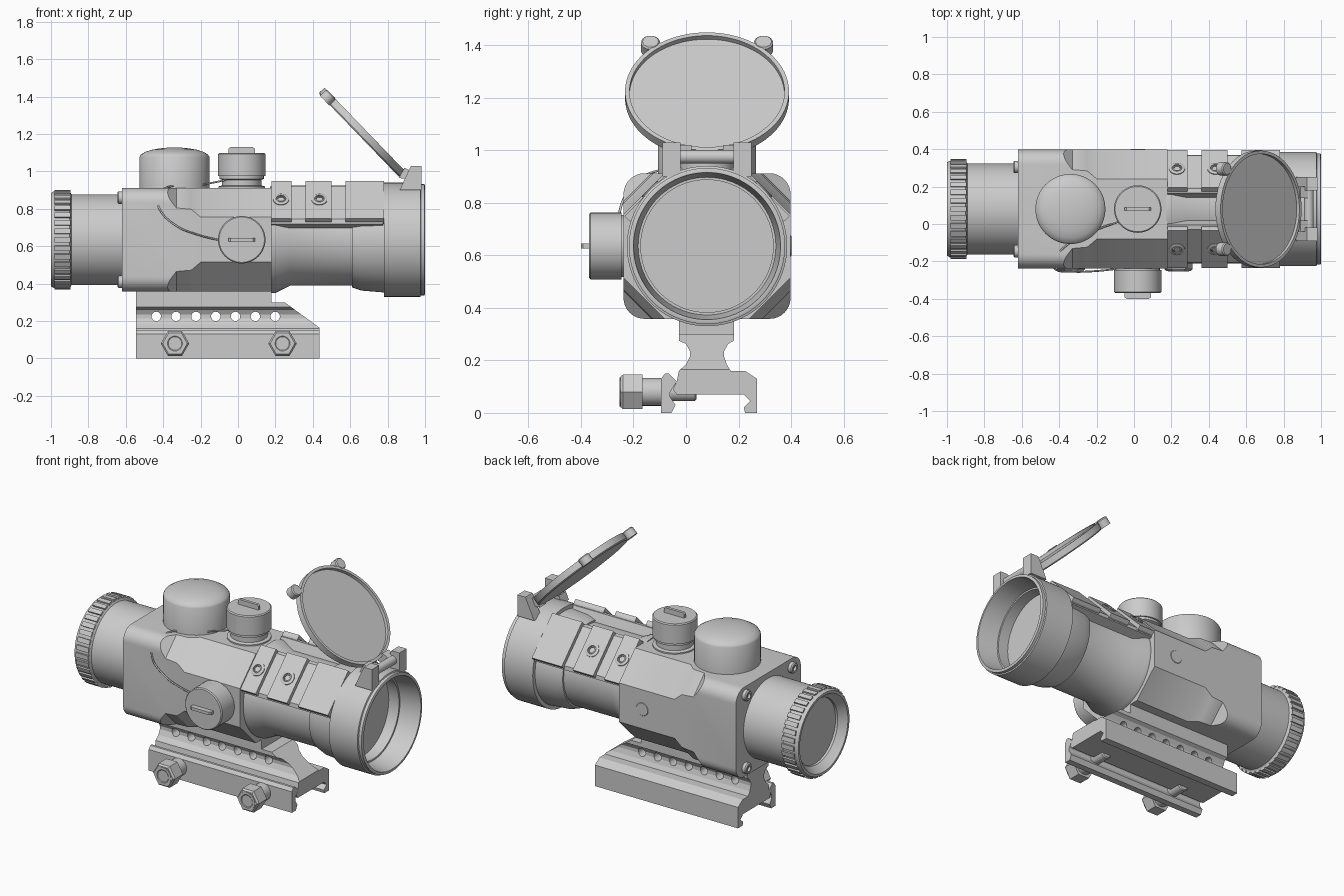
import bpy, bmesh, math
from mathutils import Vector, Matrix

if "Cube" in bpy.data.objects:
    bpy.data.objects.remove(bpy.data.objects["Cube"])

C = Vector((0, 0.08, 0.635))          # optical axis
X, Y, Z = Vector((1, 0, 0)), Vector((0, 1, 0)), Vector((0, 0, 1))


def activate(ob):
    bpy.ops.object.select_all(action='DESELECT')
    ob.select_set(True)
    bpy.context.view_layer.objects.active = ob


def finish(name, bm, smooth=True):
    bmesh.ops.remove_doubles(bm, verts=bm.verts, dist=1e-5)
    bmesh.ops.recalc_face_normals(bm, faces=bm.faces)
    me = bpy.data.meshes.new(name)
    bm.to_mesh(me)
    bm.free()
    ob = bpy.data.objects.new(name, me)
    bpy.context.collection.objects.link(ob)
    if smooth:
        activate(ob)
        bpy.ops.object.shade_smooth_by_angle(angle=math.radians(32))
    return ob


def lathe(name, profile, origin, axis, seg=64):
    """Revolve (height, radius) points about an axis through origin."""
    bm = bmesh.new()
    q = axis.to_track_quat('Z', 'Y')
    rings = []
    for h, r in profile:
        rings.append([bm.verts.new(origin + q @ Vector((r * math.cos(a), r * math.sin(a), h)))
                      for a in (2 * math.pi * i / seg for i in range(seg))])
    for a, b in zip(rings, rings[1:]):
        for i in range(seg):
            j = (i + 1) % seg
            bm.faces.new((a[i], a[j], b[j], b[i]))
    return finish(name, bm, seg > 8)


def cyl(name, origin, axis, r, h, seg=32, bev=0.006):
    return lathe(name, [(0, 0), (0, r), (h - bev, r), (h, r - bev), (h, 0)], origin, axis, seg)


def prism(name, pts, w0, w1, u, v, w, origin=Vector(), smooth=True):
    """Extrude a polygon in the (u, v) plane along w."""
    bm = bmesh.new()
    a, b = [[bm.verts.new(origin + u * p + v * s + w * k) for p, s in pts] for k in (w0, w1)]
    bm.faces.new(a)
    bm.faces.new(b)
    for i in range(len(pts)):
        j = (i + 1) % len(pts)
        bm.faces.new((a[i], a[j], b[j], b[i]))
    return finish(name, bm, smooth)


def cut(ob, cutter):
    cutter.hide_render = True
    m = ob.modifiers.new("cut", 'BOOLEAN')
    m.operation, m.solver, m.object = 'DIFFERENCE', 'EXACT', cutter
    activate(ob)
    bpy.ops.object.modifier_apply(modifier=m.name)
    bpy.data.objects.remove(cutter)


def diag(sy, sz):
    return Vector((0, sy, sz)).normalized(), Vector((0, sy, -sz)).normalized()


# Optical tube: eyepiece, ocular tube, front tube, objective bell with recessed lenses
lathe("optical_tube", [
    (-.94, 0), (-.94, .20), (-.955, .20), (-.985, .225), (-1, .235), (-1, .25), (-.985, .258),
    (-.90, .258), (-.89, .243), (-.60, .243), (.17, .243), (.17, .285), (.20, .285), (.28, .245),
    (.61, .245), (.61, .255), (.66, .272), (.78, .282), (.78, .305), (.975, .305), (.978, .297),
    (.997, .297), (1, .29), (1, .28), (.87, .262), (.87, .252), (.80, .252), (.80, 0)], C, X, 96)

# Knurls around the eyepiece
bm = bmesh.new()
for i in range(36):
    bmesh.ops.create_cube(bm, size=1, matrix=Matrix.Translation(C) @ Matrix.Rotation(i * math.pi / 18, 4, 'X')
                          @ Matrix.Translation((-.938, 0, .256)) @ Matrix.Diagonal((.085, .028, .022, 1)))
finish("eyepiece_knurls", bm, False)

# Main housing: rounded box with chamfered pockets on the four corners
hy, hz, r = .318, .277, .08
outline = []
for k, (sy, sz) in enumerate([(1, 1), (-1, 1), (-1, -1), (1, -1)]):
    for i in range(9):
        a = math.pi / 2 * (k + i / 8)
        outline.append((sy * (hy - r) + r * math.cos(a), sz * (hz - r) + r * math.sin(a)))
housing = prism("housing", outline, -.62, .18, Y, Z, X, C)
for sy in (-1, 1):
    for sz in (-1, 1):
        d, t = diag(sy, sz)
        cut(housing, prism("pocket_cutter", [(-.39, .40), (-.33, .345), (-.25, .34), (-.20, .31), (.3, .31),
                                             (.3, .6), (-.39, .6)], -.2, .2, X, d, t, C, False))
        # Corner screws on the rear face
        o = C + Vector((-.615, sy * .225, sz * .225))
        lathe("corner_screw", [(0, 0), (0, .033), (.024, .033), (.03, .027), (.03, .016),
                               (.015, .016), (.015, 0)], o, -X, 24)
activate(housing)
bpy.ops.object.shade_smooth_by_angle(angle=math.radians(32))
cyl("side_button", Vector((.02, .394, .635)), Y, .04, .007, 32, .002)

# Accessory rails on the two upper diagonals
for sy in (-1, 1):
    d, t = diag(sy, 1)
    prism("rail_base", [(-.12, .20), (.12, .20), (.145, .265), (.125, .28), (-.125, .28), (-.145, .265)],
          .18, .775, t, d, X, C, False)
    for x0, x1 in ((.18, .285), (.36, .50), (.575, .78)):
        prism("rail_plate", [(-.13, .25), (.13, .25), (.142, .28), (.142, .303), (-.142, .303), (-.142, .28)],
              x0, x1, t, d, X, C, False)
    for x in (.23, .435):
        o = C + X * x + d * .30
        lathe("rail_screw", [(0, 0), (0, .042), (.008, .042), (.011, .037), (.011, .026), (.004, .026)], o, d, 32)
        lathe("rail_screw_socket", [(.004, .026), (.009, .02), (.004, .019), (.004, 0)], o, d, 6)

# Adjustment turrets on top and side, each with a grip tab
for name, o, axis, tabdir in (("top_turret", Vector((.02, .08, .90)), Z, Y),
                              ("side_turret", Vector((.02, -.17, .635)), -Y, Z)):
    lathe(name, [(0, 0), (0, .125), (.02, .125), (.025, .105), (.055, .105), (.06, .118), (.075, .118),
                 (.075, .127), (.193, .127), (.199, .121), (.199, 0)], o, axis, 64)
    prism(name + "_tab", [(-.07, .19), (.07, .19), (.07, .222), (.06, .23), (-.06, .23), (-.07, .222)],
          -.009, .009, X, axis, tabdir, o, False)

# Domed battery cap
lathe("battery_cap", [(-.03, 0), (-.03, .187), (.178, .187), (.19, .18), (.205, .155), (.216, .12),
                      (.223, .08), (.227, .04), (.228, 0)], Vector((-.34, .08, .90)), Z, 64)

# Flip-up lens cover with two lugs
n = Vector((.72, 0, .695)).normalized()
up = Vector((-n.z, 0, n.x))
o = Vector((.665, .08, 1.21))
lathe("lens_cover", [(-.025, 0), (-.025, .305), (-.018, .312), (.02, .312), (.02, .295),
                     (.0, .295), (.0, 0)], o, n, 80)
for s in (-1, 1):
    cyl("cover_lug", o + up * .262 + Y * s * .215 - n * .028, n, .036, .05)
    # Hinge ears
    prism("hinge_ear", [(.865, .90), (.88, .935), (.925, 1.03), (.98, 1.03), (.98, .90)],
          s * .135 - .035, s * .135 + .035, X, Z, Y, Vector((0, .08, 0)), False)
    prism("hinge_arm", [(.86, .965), (.89, 1.02), (.95, .99), (.95, .955)], s * .09 - .03, s * .09 + .03,
          X, Z, Y, Vector((0, .08, 0)), False)
cyl("hinge_pin", Vector((.935, -.04, .975)), Y, .026, .24)

# Mount: riser and base extruded along the rail direction, sloped at the front
mount = prism("mount", [
    (-.027, .37), (.182, .37), (.182, .275), (.16, .262), (.145, .235), (.145, .215), (.155, .185), (.17, .16),
    (.225, .16), (.27, .13), (.27, 0), (.225, 0), (.22, .02), (.245, .045), (.22, .07), (-.035, .07),
    (-.05, .09), (-.035, .12), (-.027, .16), (0, .185), (.015, .215), (.015, .235), (0, .262), (-.027, .275)],
    -.545, .435, Y, Z, X, smooth=False)
cut(mount, prism("slope_cutter", [(.18, .5), (.18, .3), (.25, .3), (.435, .165), (.5, .118), (.5, .5)],
                 -.5, .5, X, Z, Y, smooth=False))
for i in range(7):
    cut(mount, cyl("hole_cutter", Vector((-.437 + .106 * i, -.3, .225)), Y, .025, .8, 20))

# Clamp bar and its two bolts
prism("clamp_bar", [(-.095, .13), (-.08, .15), (-.065, .15), (-.035, .12), (-.06, .08), (-.06, .06), (-.04, .03),
                    (-.055, 0), (-.095, 0)], -.545, .435, Y, Z, X, smooth=False)
for x in (-.337, .238):
    o = Vector((x, -.25, .08))
    cyl("bolt_shaft", o + Y * .05, Y, .053, .11)
    cyl("bolt_inner", o + Y * .09, Y, .035, .2)
    lathe("bolt_nut", [(.085, 0), (.085, .076), (.01, .076), (0, .066), (0, 0)], o, Y, 6)
    lathe("bolt_face", [(.01, .055), (-.004, .055), (-.004, .04), (-.001, .036), (-.001, 0)], o, Y, 32)

# Thin retaining wires between the caps
for name, pts in (("side_wire", [(-.43, -.20, .88), (-.42, -.243, .80), (-.33, -.255, .71),
                                 (-.21, -.252, .66), (-.09, -.24, .63)]),
                  ("top_wire", [(-.43, -.20, .88), (-.38, -.13, .915), (-.22, -.04, .925), (-.06, .02, .955)])):
    cu = bpy.data.curves.new(name, 'CURVE')
    cu.dimensions, cu.bevel_depth, cu.bevel_resolution = '3D', .005, 1
    sp = cu.splines.new('BEZIER')
    sp.bezier_points.add(len(pts) - 1)
    for bp, p in zip(sp.bezier_points, pts):
        bp.co = p
        bp.handle_left_type = bp.handle_right_type = 'AUTO'
    ob = bpy.data.objects.new(name, cu)
    bpy.context.collection.objects.link(ob)
    activate(ob)
    bpy.ops.object.convert(target='MESH')
